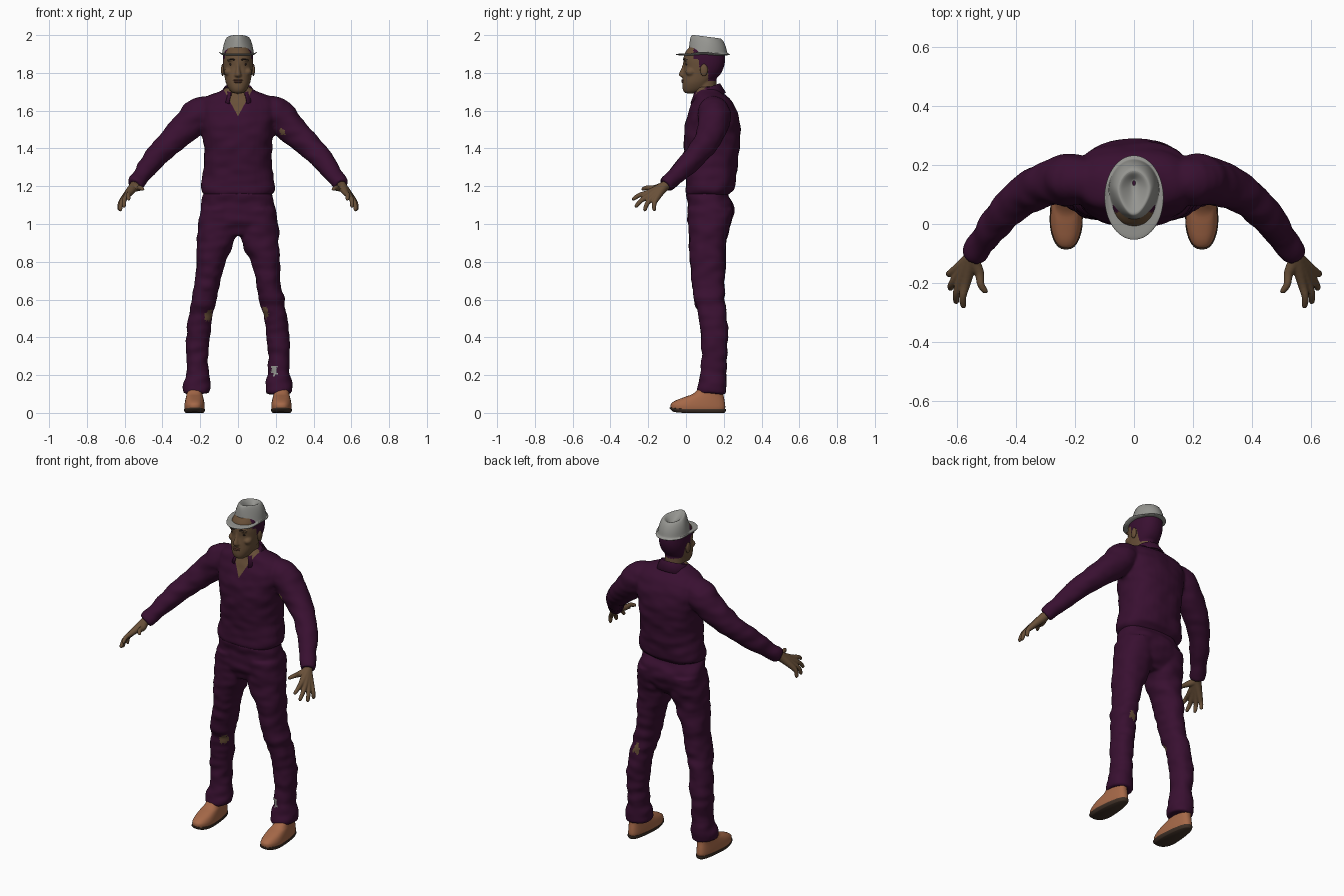
import bpy, bmesh, math
from mathutils import Vector, Quaternion, Matrix, noise

if "Cube" in bpy.data.objects:
    bpy.data.objects.remove(bpy.data.objects["Cube"], do_unlink=True)


def material(name, r, g, b):
    m = bpy.data.materials.new(name)
    m.use_nodes = True
    m.diffuse_color = (r, g, b, 1)
    bsdf = m.node_tree.nodes["Principled BSDF"]
    bsdf.inputs["Base Color"].default_value = (r, g, b, 1)
    bsdf.inputs["Roughness"].default_value = 0.8
    return m


PLUM = material("dark plum cloth", 0.04, 0.005, 0.03)
SKIN = material("brown skin", 0.14, 0.08, 0.04)
GREY = material("grey felt", 0.3, 0.3, 0.28)
LEATHER = material("tan leather", 0.38, 0.14, 0.065)
SOLE = material("dark sole", 0.05, 0.03, 0.02)
LIP = material("lip brown", 0.13, 0.055, 0.035)
DARK = material("dark brown", 0.02, 0.012, 0.01)


def catmull(rows, steps):
    """Smooth extra rows between the given ones."""
    out = []
    for i in range(len(rows) - 1):
        p = [rows[max(0, min(len(rows) - 1, i + k))] for k in (-1, 0, 1, 2)]
        for s in range(steps):
            t = s / steps
            out.append([0.5 * (2 * b + (c - a) * t + (2 * a - 5 * b + 4 * c - d) * t * t
                               + (3 * b - a - 3 * c + d) * t ** 3) for a, b, c, d in zip(*p)])
    return out + [list(rows[-1])]


def band(z, rx, y0, y1, cx=0):
    """Level section from its height, half width and depth range."""
    return (cx, (y0 + y1) / 2, z, rx, (y1 - y0) / 2)


def loft(bm, rows, n=32, steps=4, power=2, swept=False):
    pts, rings = catmull(rows, steps), []
    for i, (x, y, z, rx, ry) in enumerate(pts):
        q = Quaternion()
        if swept:
            a, b = pts[max(i - 1, 0)], pts[min(i + 1, len(pts) - 1)]
            q = (Vector(b[:3]) - Vector(a[:3])).to_track_quat('Z', 'Y')
        ring = []
        for k in range(n):
            c, s = math.cos(math.tau * k / n), math.sin(math.tau * k / n)
            u = math.copysign(abs(c) ** (2 / power), c) * rx
            v = math.copysign(abs(s) ** (2 / power), s) * ry
            ring.append(bm.verts.new(Vector((x, y, z)) + q @ Vector((u, v, 0))))
        rings.append(ring)
    for lo, hi in zip(rings, rings[1:]):
        for k in range(n):
            bm.faces.new((lo[k], lo[(k + 1) % n], hi[(k + 1) % n], hi[k]))
    bm.faces.new(rings[0][::-1])
    bm.faces.new(rings[-1])


def tube(bm, rows, side=1, n=16):
    loft(bm, [(side * x, y, z, r, r) for x, y, z, r in rows], n, 4, 2, True)


def ball(bm, pos, size):
    bmesh.ops.create_uvsphere(bm, u_segments=20, v_segments=12, radius=1,
                              matrix=Matrix.Translation(pos) @ Matrix.Diagonal((*size, 1)))


def make(name, bm, mats, voxel=0, relax=4, wrinkle=0, rule=None, cuts=(), subsurf=0):
    """Turn a bmesh into an object, fusing its pieces when a voxel size is given."""
    bmesh.ops.recalc_face_normals(bm, faces=bm.faces[:])
    me = bpy.data.meshes.new(name)
    bm.to_mesh(me)
    bm.free()
    ob = bpy.data.objects.new(name, me)
    bpy.context.collection.objects.link(ob)
    if voxel:
        mod = ob.modifiers.new("fuse", 'REMESH')
        mod.mode, mod.voxel_size = 'VOXEL', voxel
        mod = ob.modifiers.new("relax", 'SMOOTH')
        mod.factor, mod.iterations = 0.5, relax
        fused = bpy.data.meshes.new_from_object(ob.evaluated_get(bpy.context.evaluated_depsgraph_get()))
        ob.modifiers.clear()
        ob.data = fused
        bpy.data.meshes.remove(me)
        me = fused
        me.name = name
    me.materials.clear()
    for m in mats:
        me.materials.append(m)
    bm = bmesh.new()
    bm.from_mesh(me)
    bm.normal_update()
    if wrinkle:
        for v, nrm in [(v, v.normal.copy()) for v in bm.verts]:
            p = Vector((v.co.x * 12, v.co.y * 12, v.co.z * 22))
            v.co += nrm * wrinkle * noise.noise(p)
    for co, no in cuts:
        bmesh.ops.bisect_plane(bm, geom=bm.verts[:] + bm.edges[:] + bm.faces[:], plane_co=co, plane_no=no)
    for f in bm.faces:
        f.smooth = True
        if rule:
            f.material_index = rule(f.calc_center_median())
    bm.to_mesh(me)
    bm.free()
    me.set_sharp_from_angle(angle=math.radians(50))
    if subsurf:
        ob.modifiers.new("smooth", 'SUBSURF').levels = subsurf
        ob.modifiers["smooth"].render_levels = subsurf
    return ob


def torn(c, pos, size):
    """True inside a ragged upright patch."""
    d = c - Vector(pos)
    return Vector((d.x, d.y * 0.6, d.z * 0.6)).length < size * (1 + 0.8 * noise.noise(c * 60))


# Shirt: torso and sleeves fused, open at the neck
bm = bmesh.new()
loft(bm, [band(*r) for r in (
    (1.15, .17, .01, .215), (1.165, .19, 0, .235), (1.19, .198, -.003, .258), (1.25, .188, 0, .265),
    (1.35, .178, -.006, .277), (1.45, .184, -.012, .288), (1.55, .2, 0, .283), (1.62, .205, .022, .26),
    (1.67, .17, .04, .225), (1.7, .1, .05, .19), (1.725, .06, .06, .17))], power=2.4)
for s in (1, -1):
    tube(bm, [(.1, .14, 1.62, .06), (.2, .15, 1.585, .088), (.26, .145, 1.525, .082), (.32, .125, 1.47, .074),
              (.39, .085, 1.4, .064), (.46, .015, 1.325, .056), (.515, -.06, 1.25, .046),
              (.54, -.095, 1.217, .044), (.548, -.108, 1.205, .04)], s, 24)
V_POINT, V_SLOPE = 1.57, 1.85
make("shirt", bm, [PLUM, SKIN], .009, 4, .006,
     lambda c: int((c.y < .1 and c.z > V_POINT + V_SLOPE * abs(c.x))
                   or torn(c, (.235, .06, 1.49), .016)),
     [((0, 0, V_POINT), (s * V_SLOPE, 0, 1)) for s in (1, -1)])

# Shirt collar: a folded strip round the neck
bm = bmesh.new()
strip = []
for i in range(33):
    a = math.radians(-152 + 304 * i / 32)
    s, c = math.sin(a), math.cos(a)
    strip.append([bm.verts.new(p) for p in (
        (.066 * s, .108 + .062 * c, 1.69 + .02 * c), (.075 * s, .108 + .072 * c, 1.72 + .025 * c),
        (.105 * s, .112 + .1 * c, 1.665 + .03 * c))])
for a, b in zip(strip, strip[1:]):
    for k in (0, 1):
        bm.faces.new((a[k], a[k + 1], b[k + 1], b[k]))
collar = make("shirt_collar", bm, [PLUM])
collar.modifiers.new("thickness", 'SOLIDIFY').thickness = .008

# Trousers: hips and legs fused, with torn patches
bm = bmesh.new()
loft(bm, [band(*r) for r in ((1.19, .17, .01, .215), (1.15, .187, .002, .225), (1.1, .197, .008, .25),
                             (1.05, .203, .01, .253), (1, .2, .012, .237), (.94, .12, .04, .19))], power=2.3)
for s in (1, -1):
    loft(bm, [band(z, rx, y0, y1, s * cx) for z, cx, rx, y0, y1 in (
        (1.08, .1, .1, .01, .25), (1, .107, .105, .012, .237), (.9, .12, .098, .015, .213),
        (.8, .145, .078, .02, .21), (.7, .16, .067, .03, .206), (.6, .18, .066, .042, .206),
        (.5, .2, .062, .07, .216), (.4, .212, .063, .08, .222), (.3, .217, .058, .085, .216),
        (.2, .216, .061, .075, .212), (.15, .218, .073, .062, .212), (.1, .22, .067, .06, .21))], power=2.2)


def trouser_rule(c):
    if torn(c, (.19, .085, .225), .016):
        return 2
    return int(any(torn(c, p, .019) for p in ((-.155, .085, .515), (.145, .085, .525), (.19, .215, .56))))


make("trousers", bm, [PLUM, SKIN, GREY], .009, 4, .008, trouser_rule)

# Hands: every finger runs from the wrist, so that they fuse into a palm
FINGERS = {"index": ((.57, -.2, 1.165), (.58, -.285, 1.13)), "middle": ((.588, -.195, 1.15), (.605, -.27, 1.09)),
           "ring": ((.6, -.18, 1.138), (.625, -.222, 1.07)), "little": ((.607, -.158, 1.133), (.63, -.17, 1.07)),
           "thumb": ((.525, -.165, 1.19), (.503, -.235, 1.185))}
for s, side in ((1, "left"), (-1, "right")):
    bm = bmesh.new()
    for knuckle, tip in FINGERS.values():
        k, t = Vector(knuckle), Vector(tip)
        wrist = Vector((.55, -.115, 1.2)).lerp(k, .1)
        mid = k.lerp(t, .5) + Vector((.006, -.004, .005))
        tube(bm, [(.538, -.09, 1.215, .026), (*wrist, .025), (*k, .0165), (*mid, .0125),
                  (*k.lerp(t, .9), .01), (*t, .005)], s)
    make(side + "_hand", bm, [SKIN], .004, 2)

# Head, neck and nose, with hair coloured on the back and sides
bm = bmesh.new()
loft(bm, [band(*r) for r in ((1.6, .066, .055, .18), (1.68, .058, .05, .165), (1.78, .056, .05, .16))])
loft(bm, [band(*r) for r in (
    (1.692, .022, 0, .04), (1.7, .037, -.012, .075), (1.72, .052, -.019, .115), (1.75, .065, -.019, .14),
    (1.79, .073, -.016, .18), (1.83, .079, -.011, .2), (1.87, .08, -.014, .207),
    (1.91, .075, -.004, .2), (1.95, .05, .03, .17))], power=2.2)
loft(bm, [band(*r) for r in ((1.775, .012, -.02, .01), (1.785, .019, -.036, .01), (1.8, .015, -.036, .01),
                             (1.83, .01, -.022, .01), (1.86, .01, -.014, .01))])
for s in (1, -1):
    ball(bm, (s * .034, .0, 1.866), (.024, .012, .007))
    ball(bm, (s * .05, .025, 1.805), (.024, .028, .022))
make("head", bm, [SKIN, PLUM], .005, 3,
     rule=lambda c: int((c.z > 1.755 and c.y > .118) or (c.z > 1.83 and c.y > .07) or (c.z > 1.87 and c.y > .04)))

# Small face parts
bm = bmesh.new()
ball(bm, (0, -.016, 1.761), (.026, .008, .005))
ball(bm, (0, -.016, 1.752), (.022, .009, .006))
make("lips", bm, [LIP])
for s, side in ((1, "left"), (-1, "right")):
    bm = bmesh.new()
    ball(bm, (s * .081, .095, 1.815), (.009, .02, .032))
    make(side + "_ear", bm, [SKIN])
    bm = bmesh.new()
    ball(bm, (s * .034, .003, 1.845), (.013, .007, .006))
    make(side + "_eye", bm, [DARK])
    bm = bmesh.new()
    tube(bm, [(.016, -.011, 1.867, .003), (.034, -.011, 1.873, .0045), (.055, .006, 1.869, .002)], s, 8)
    make(side + "_eyebrow", bm, [DARK])

# Hat: brim, pinched crown and teardrop crease
bm = bmesh.new()
loft(bm, [band(*r) for r in (
    (1.892, .07, 0, .19), (1.893, .097, -.049, .228), (1.897, .102, -.056, .235), (1.902, .098, -.05, .229),
    (1.903, .085, .01, .222), (1.91, .083, .014, .218), (1.94, .08, .016, .214), (1.975, .073, .02, .204),
    (1.998, .062, .026, .192), (2.004, .052, .036, .18), (1.994, .038, .06, .168),
    (1.972, .014, .1, .153), (1.968, .006, .12, .148))], 40, 1)
for v in bm.verts:
    h = max(0, min(1, (v.co.z - 1.905) / .09))
    front = max(0, min(1, (.12 - v.co.y) / .09))
    v.co.z += .012 * max(0, abs(v.co.x) - .085) / .015 * (1 - h) - .13 * h * max(0, v.co.y - .035)
    v.co.x *= 1 - .32 * h * front
make("hat", bm, [GREY], subsurf=2)
bm = bmesh.new()
ball(bm, (0, .138, 1.957), (.006, .011, .004))
make("hat_crease_hole", bm, [PLUM])

# Shoes: leather upper on a dark sole, narrower toward the heel
for s, side in ((1, "left"), (-1, "right")):
    for part, mat, rows in (
        ("shoe", LEATHER, ((.016, .054, -.08, .205), (.03, .056, -.082, .208), (.045, .056, -.076, .207),
                           (.065, .054, -.05, .204), (.085, .051, -.005, .2), (.1, .049, .035, .198),
                           (.13, .048, .07, .196))),
        ("sole", SOLE, ((0, .05, -.062, .204), (.004, .054, -.074, .208),
                        (.014, .059, -.086, .212), (.02, .058, -.086, .211)))):
        bm = bmesh.new()
        loft(bm, [band(*r) for r in rows], 32, 3, 2.5)
        for v in bm.verts:
            v.co.x = s * .23 + v.co.x * (1 - .22 * max(0, min(1, v.co.y / .15)))
            v.co.z += .008 * max(0, -v.co.y / .08) ** 2
        make(side + "_" + part, bm, [mat])
